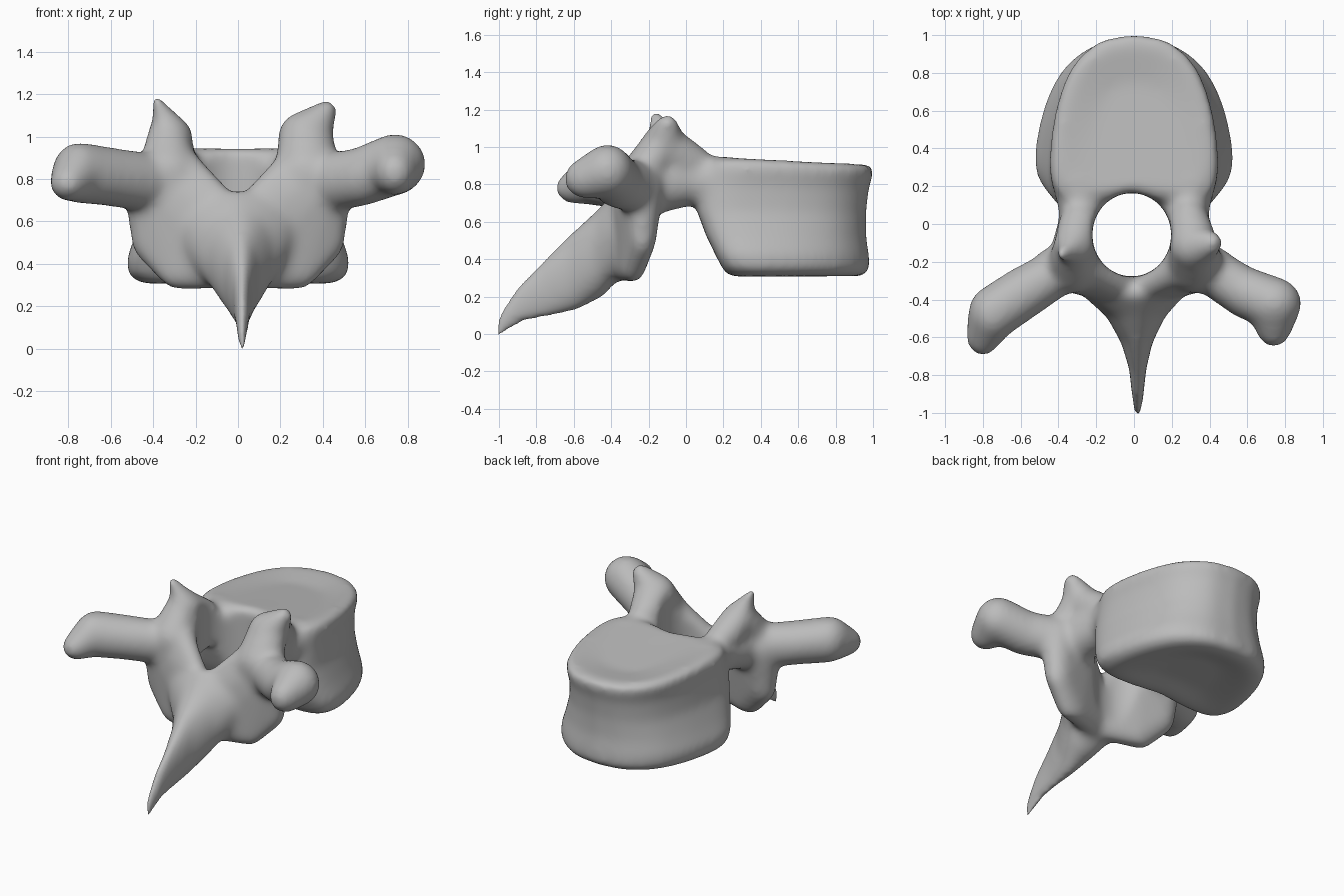
import bpy, bmesh, math
from mathutils import Vector

if "Cube" in bpy.data.objects:
    bpy.data.objects.remove(bpy.data.objects["Cube"])

bone = bpy.data.materials.new("bone grey")
bone.use_nodes = True
COLOUR = (0.5, 0.5, 0.5, 1)
bone.diffuse_color = COLOUR
bone.node_tree.nodes["Principled BSDF"].inputs["Base Color"].default_value = COLOUR

bm = bmesh.new()


def hull(*blobs):
    """Convex skin around ellipsoids given as (x, y, z, rx, ry, rz)."""
    verts = []
    for x, y, z, rx, ry, rz in blobs:
        for i in range(11):
            a = math.pi * i / 10
            for j in range(16 if 0 < i < 10 else 1):
                t = math.tau * j / 16
                verts.append(bm.verts.new((x + rx * math.sin(a) * math.cos(t),
                                           y + ry * math.sin(a) * math.sin(t),
                                           z + rz * math.cos(a))))
    out = bmesh.ops.convex_hull(bm, input=verts)
    inside = {v for v in out["geom_interior"] + out["geom_unused"]
              if isinstance(v, bmesh.types.BMVert)}
    bmesh.ops.delete(bm, geom=list(inside), context="VERTS")


def chain(*blobs):
    """Limb made of hulls between neighbouring ellipsoids."""
    for a, b in zip(blobs, blobs[1:]):
        hull(a, b)


def both(build, *blobs):
    for s in (1, -1):
        build(*[(s * b[0], *b[1:]) for b in blobs])


def smooth_path(pts, steps=4):
    """Catmull-Rom points through an open path."""
    p = [Vector(q) for q in pts]
    p = [2 * p[0] - p[1]] + p + [2 * p[-1] - p[-2]]
    out = []
    for a, b, c, d in zip(p, p[1:], p[2:], p[3:]):
        for k in range(steps):
            t = k / steps
            out.append(0.5 * (2 * b + (c - a) * t + (2 * a - 5 * b + 4 * c - d) * t * t
                              + (3 * b - a - 3 * c + d) * t ** 3))
    return out + [p[-2]]


# Vertebral body: D-shaped outline lofted through levels (z, half width, back, front)
half = smooth_path([(0, .04), (.5, 0), (.85, .02), (.99, .14), (1, .33),
                    (.91, .6), (.72, .82), (.4, .96), (0, 1)])
outline = half + [Vector((-p.x, p.y)) for p in half[-2:0:-1]]
levels = [(.335, .2, .42, .75), (.305, .4, .29, .89), (.31, .47, .23, .95),
          (.35, .525, .195, .985), (.42, .53, .16, .98), (.52, .49, .11, .965),
          (.65, .445, .06, .965), (.78, .435, .07, .98), (.86, .445, .11, 1.005),
          (.895, .435, .13, 1.0), (.91, .39, .18, .95), (.89, .2, .4, .75)]
rings = []
for z, w, back, front in levels:
    rings.append([bm.verts.new((w * p.x * (1 - max(0, .6 - z) * .35 * p.y),
                                back + (front - back) * p.y,
                                z + max(0, z - .6) * (.12 - .12 * p.y)))
                  for p in outline])
for lo, hi in zip(rings, rings[1:]):
    for i in range(len(lo)):
        j = (i + 1) % len(lo)
        bm.faces.new((lo[i], lo[j], hi[j], hi[i]))
bm.faces.new(rings[0][::-1])
bm.faces.new(rings[-1])

# Pedicles joining body and arch
both(chain, (.3, .22, .81, .13, .12, .14), (.27, .04, .82, .125, .12, .13),
     (.3, -.17, .8, .15, .14, .16))

# Laminae closing the arch
both(hull, (.42, -.23, .77, .12, .11, .15), (.25, -.24, .8, .1, .1, .14),
     (.41, -.235, .53, .1, .08, .13), (.27, -.285, .36, .11, .07, .085),
     (.08, -.34, .61, .1, .08, .15), (.03, -.36, .43, .1, .08, .15))

# Spinous process
chain((0, -.37, .53, .27, .085, .22), (.01, -.46, .43, .17, .08, .235),
      (.015, -.6, .33, .09, .08, .21), (.02, -.75, .24, .048, .07, .155),
      (.02, -.88, .16, .035, .06, .1), (.02, -.97, .07, .025, .04, .065),
      (.02, -1.005, .01, .018, .02, .03))

# Transverse processes, slightly uneven
chain((.4, -.24, .78, .14, .12, .14), (.58, -.36, .81, .12, .14, .14),
      (.74, -.42, .87, .15, .14, .145), (.74, -.53, .83, .1, .125, .11))
chain((-.4, -.25, .78, .14, .12, .14), (-.6, -.375, .81, .13, .145, .14),
      (-.75, -.475, .83, .13, .15, .145), (-.8, -.6, .78, .09, .1, .085))

# Superior articular processes, each running down onto its lamina
chain((.29, -.03, .92, .12, .17, .11), (.32, -.12, 1.02, .13, .12, .1),
      (.42, -.1, 1.125, .05, .06, .05))
hull((.32, -.13, 1.01, .13, .11, .1), (.33, -.25, .82, .16, .12, .14))
chain((-.29, -.04, .92, .12, .16, .1), (-.32, -.12, 1.01, .105, .11, .09),
      (-.35, -.14, 1.09, .055, .06, .06), (-.385, -.16, 1.17, .025, .04, .025))
hull((-.33, -.13, 1.0, .1, .1, .1), (-.33, -.25, .82, .15, .12, .14))

bmesh.ops.recalc_face_normals(bm, faces=bm.faces)
mesh = bpy.data.meshes.new("vertebra")
bm.to_mesh(mesh)
bm.free()
mesh.materials.append(bone)
vertebra = bpy.data.objects.new("vertebra", mesh)
bpy.context.collection.objects.link(vertebra)

# Canal cutter
bpy.ops.mesh.primitive_cylinder_add(vertices=48, radius=1, depth=2, location=(-.012, -.057, .7))
cutter = bpy.context.object
cutter.name = "canal_cutter"
cutter.scale = (.21, .222, 1)
cutter.hide_render = True
cutter.hide_viewport = True
cutter.display_type = "WIRE"

# Fuse the parts, open the canal and soften the joins
def remesh(name):
    m = vertebra.modifiers.new(name, "REMESH")
    m.mode = "VOXEL"
    m.voxel_size = .016
    m.use_smooth_shade = True


remesh("fuse")
cut = vertebra.modifiers.new("canal", "BOOLEAN")
cut.operation = "DIFFERENCE"
cut.object = cutter
remesh("blend")
soft = vertebra.modifiers.new("soften", "SMOOTH")
soft.factor = .5
soft.iterations = 28

bpy.ops.object.select_all(action="DESELECT")
vertebra.select_set(True)
bpy.context.view_layer.objects.active = vertebra
bpy.ops.object.shade_smooth()
